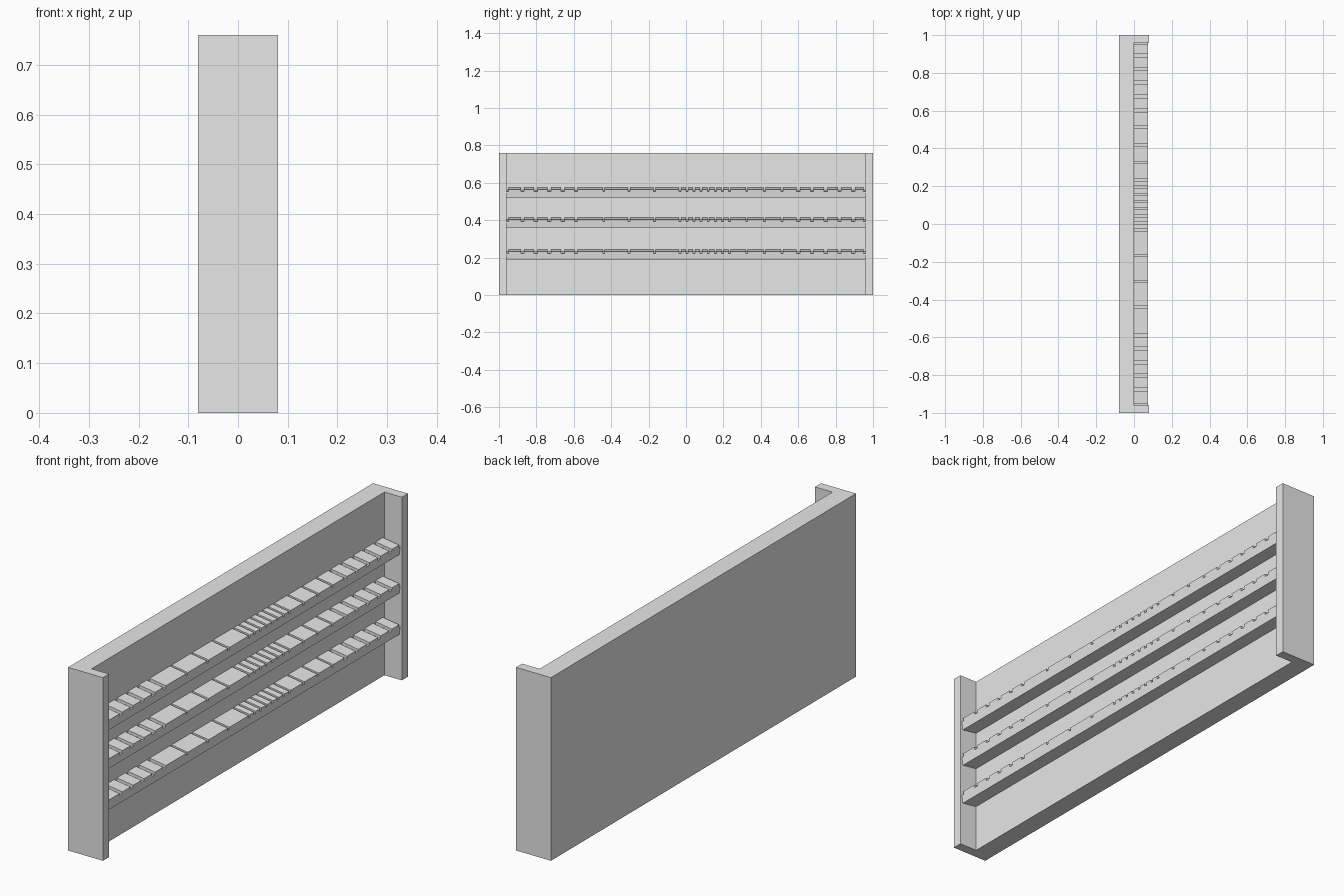
import bpy, bmesh
from mathutils import Vector

cube = bpy.data.objects.get("Cube")
if cube:
    bpy.data.objects.remove(cube, do_unlink=True)

grey = bpy.data.materials.new("light_grey")
grey.use_nodes = True
colour = (0.8, 0.8, 0.8, 1)
grey.diffuse_color = colour
grey.node_tree.nodes["Principled BSDF"].inputs["Base Color"].default_value = colour


def add_prism(bm, points, sweep):
    """Extrude a closed outline along the sweep vector."""
    face = bm.faces.new([bm.verts.new(p) for p in points])
    ext = bmesh.ops.extrude_face_region(bm, geom=[face], use_keep_orig=True)
    moved = [v for v in ext["geom"] if isinstance(v, bmesh.types.BMVert)]
    bmesh.ops.translate(bm, verts=moved, vec=Vector(sweep))


def make_object(name, bm):
    bmesh.ops.recalc_face_normals(bm, faces=bm.faces)
    mesh = bpy.data.meshes.new(name)
    bm.to_mesh(mesh)
    bm.free()
    mesh.materials.append(grey)
    obj = bpy.data.objects.new(name, mesh)
    bpy.context.collection.objects.link(obj)
    return obj


# Back panel and end walls share one channel-shaped outline
HALF, INNER, HEIGHT = 0.08, 0.96, 0.76
outline = [(-HALF, -1), (HALF, -1), (HALF, -INNER), (0, -INNER),
           (0, INNER), (HALF, INNER), (HALF, 1), (-HALF, 1)]
bm = bmesh.new()
add_prism(bm, [(x, y, 0) for x, y in outline], (0, 0, HEIGHT))
make_object("rack_frame", bm)

# Slots across each shelf: (centre, width)
slots = [(s * INNER, 0.02) for s in (-1, 1)]
slots += [(-0.874 + 0.0715 * i, 0.018) for i in range(5)]
slots += [(0.6 + 0.0735 * i, 0.018) for i in range(5)]
slots += [(-0.44 + 0.136 * i, 0.01) for i in range(4)]
slots += [(0.005 + 0.038 * i, 0.01) for i in range(7)]
slots += [(0.325 + 0.094 * i, 0.01) for i in range(3)]

# Shelves lean forward, with slots cut into the top
SLOPE = 0.145
section = [(0, 0.01), (0.068, 0), (0.0745, 0.046), (0, 0.057)]
for name, base in (("lower", 0.187), ("middle", 0.358), ("upper", 0.518)):
    bm = bmesh.new()
    add_prism(bm, [(x, -INNER, base + z) for x, z in section], (0, 2 * INNER, 0))
    shelf = make_object(name + "_shelf", bm)

    bm = bmesh.new()
    for centre, width in slots:
        cut = [(x, 0.045 - SLOPE * x + lift) for x, lift in
               ((-0.01, 0), (0.1, 0), (0.1, 0.05), (-0.01, 0.05))]
        add_prism(bm, [(x, centre - width / 2, base + z) for x, z in cut], (0, width, 0))
    cutter = make_object(name + "_slot_cutter", bm)
    cutter.hide_render = True

    mod = shelf.modifiers.new("slots", "BOOLEAN")
    mod.operation, mod.solver, mod.object = "DIFFERENCE", "EXACT", cutter
    bpy.context.view_layer.objects.active = shelf
    bpy.ops.object.modifier_apply(modifier=mod.name)
    bpy.data.objects.remove(cutter, do_unlink=True)
